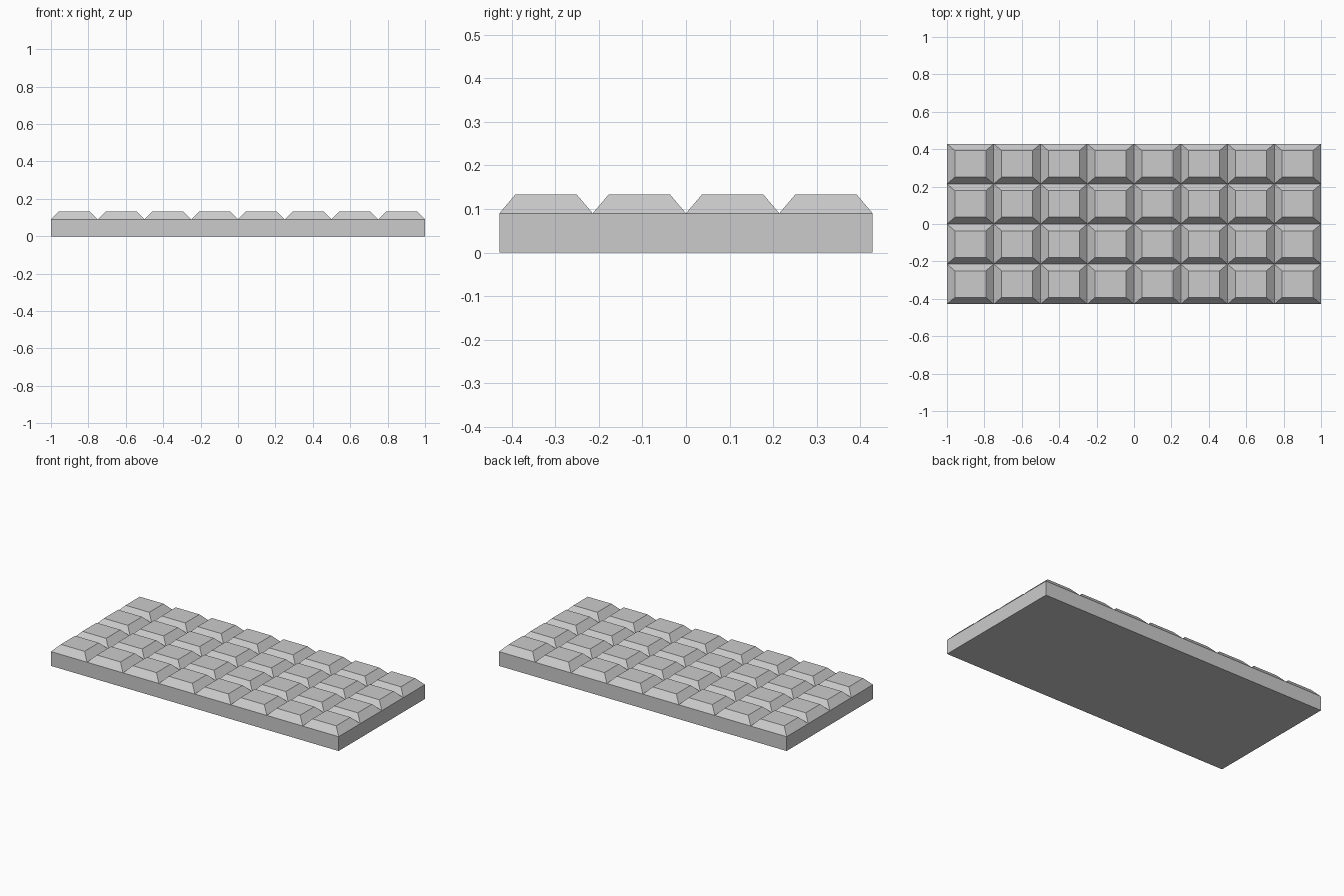
import bpy, bmesh
from mathutils import Matrix, Vector

if "Cube" in bpy.data.objects:
    bpy.data.objects.remove(bpy.data.objects["Cube"])

COLS, ROWS = 8, 4
LENGTH, WIDTH = 2.0, 0.857
BASE_H, TOP_H = 0.09, 0.133
TOP_SCALE = 0.66

bm = bmesh.new()

# Slab: a grid of cells, with the outline extruded down and closed
bmesh.ops.create_grid(bm, x_segments=COLS, y_segments=ROWS, size=0.5,
                      matrix=Matrix.Diagonal((LENGTH, WIDTH, 1, 1)))
cells = bm.faces[:]
bmesh.ops.translate(bm, verts=bm.verts[:], vec=(0, 0, BASE_H))
rim = [e for e in bm.edges if e.is_boundary]
ext = bmesh.ops.extrude_edge_only(bm, edges=rim)["geom"]
bmesh.ops.translate(bm, verts=[v for v in ext if isinstance(v, bmesh.types.BMVert)],
                    vec=(0, 0, -BASE_H))
bmesh.ops.contextual_create(bm, geom=[e for e in ext if isinstance(e, bmesh.types.BMEdge)])

# Segments: every cell raised into a tapered block
tops = bmesh.ops.inset_individual(bm, faces=cells, thickness=0.03)
for f in cells:
    c = f.calc_center_median()
    hx, hy = LENGTH / COLS / 2 * TOP_SCALE, WIDTH / ROWS / 2 * TOP_SCALE
    for v in f.verts:
        v.co = Vector((c.x + (hx if v.co.x > c.x else -hx),
                       c.y + (hy if v.co.y > c.y else -hy), TOP_H))

bmesh.ops.recalc_face_normals(bm, faces=bm.faces[:])
mesh = bpy.data.meshes.new("chocolate_bar")
bm.to_mesh(mesh)
bm.free()
bpy.context.collection.objects.link(bpy.data.objects.new("chocolate_bar", mesh))
